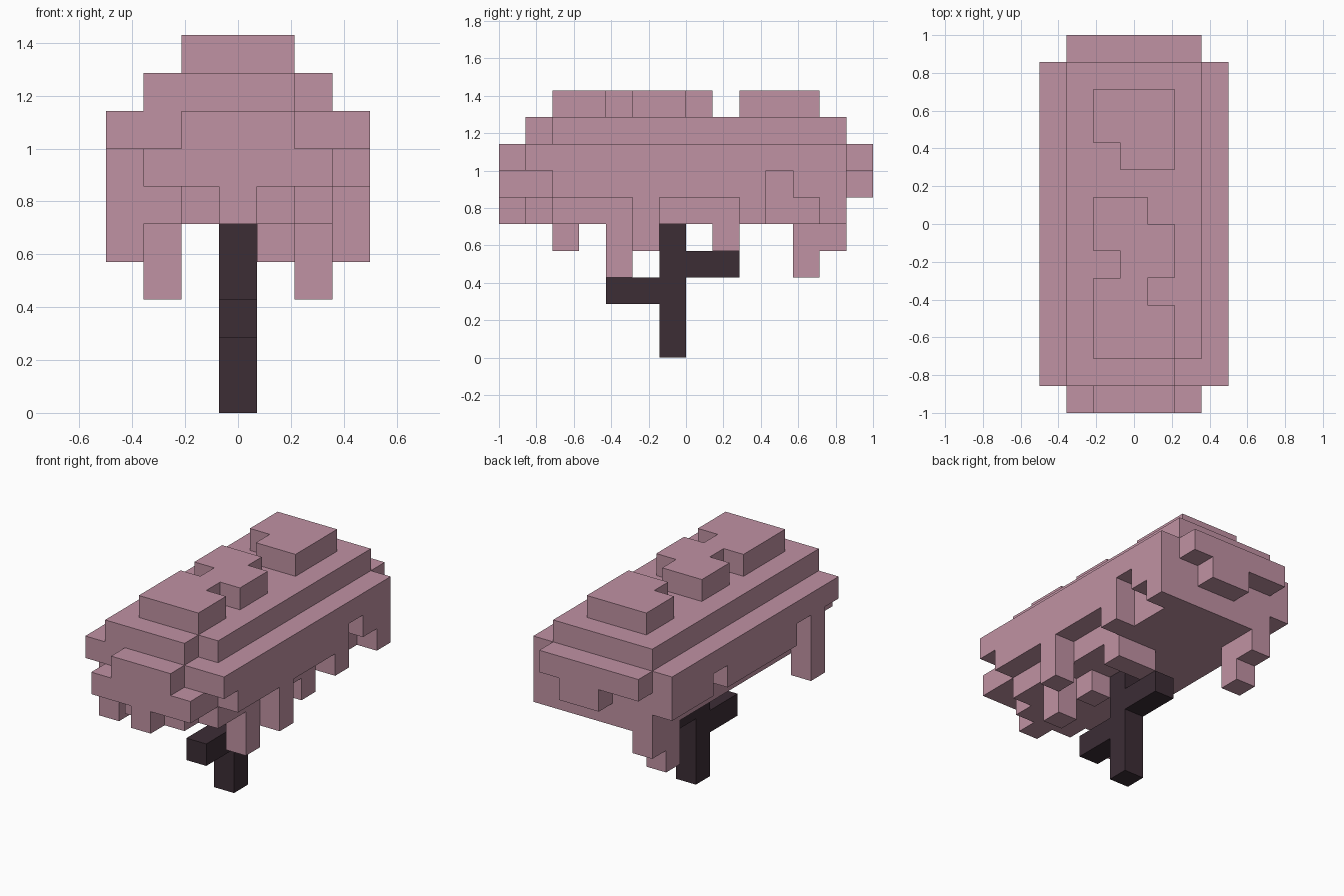
import bpy
import bmesh
from math import radians
from mathutils import Vector

cube = bpy.data.objects.get("Cube")
if cube:
    bpy.data.objects.remove(cube, do_unlink=True)

UNIT = 1 / 7                      # edge of one block
OFFSET = Vector((-3.5, -7, 0))    # centres the block grid


def material(name, rgb):
    mat = bpy.data.materials.new(name)
    mat.use_nodes = True
    mat.diffuse_color = (*rgb, 1)
    mat.node_tree.nodes["Principled BSDF"].inputs["Base Color"].default_value = (*rgb, 1)
    return mat


def box(x0, x1, y0, y1, z0, z1):
    """Blocks from the first to the last index, both included."""
    return {(x, y, z) for x in range(x0, x1 + 1)
            for y in range(y0, y1 + 1) for z in range(z0, z1 + 1)}


def build(name, cells, mat):
    """Skin a set of blocks with its outer faces only, then merge flat areas."""
    bm = bmesh.new()
    for cell in cells:
        for axis in range(3):
            for side in (-1, 1):
                step = Vector((0, 0, 0))
                step[axis] = side
                if tuple(int(c) for c in Vector(cell) + step) in cells:
                    continue
                u, v = Vector((0, 0, 0)), Vector((0, 0, 0))
                u[(axis + 1) % 3] = v[(axis + 2) % 3] = 0.5
                mid = Vector(cell) + Vector((0.5, 0.5, 0.5)) + step / 2
                ring = [mid - u - v, mid + u - v, mid + u + v, mid - u + v]
                if side < 0:
                    ring.reverse()
                bm.faces.new([bm.verts.new((p + OFFSET) * UNIT) for p in ring])
    bmesh.ops.remove_doubles(bm, verts=bm.verts[:], dist=0.001)
    bmesh.ops.dissolve_limit(bm, angle_limit=radians(1),
                             verts=bm.verts[:], edges=bm.edges[:])
    mesh = bpy.data.meshes.new(name)
    bm.to_mesh(mesh)
    bm.free()
    mesh.materials.append(mat)
    obj = bpy.data.objects.new(name, mesh)
    bpy.context.collection.objects.link(obj)


# Crown: top tufts
crown = box(2, 4, 9, 11, 9, 9) | box(2, 4, 2, 7, 9, 9)
crown -= {(2, 9, 9), (4, 7, 9), (2, 5, 9), (4, 4, 9)}

# Crown: upper step with one front corner missing
crown |= box(1, 5, 1, 12, 8, 8) - {(5, 1, 8)}

# Crown: widest layer with front and back ledges
crown |= box(0, 6, 1, 12, 7, 7) | box(2, 4, 0, 0, 7, 7) | box(1, 5, 13, 13, 7, 7)

# Crown: layer below, with gaps along both sides
crown |= box(1, 5, 0, 12, 6, 6) | box(3, 4, 13, 13, 6, 6)
crown |= box(0, 0, 2, 12, 6, 6) - {(0, 3, 6), (0, 9, 6)}
crown |= box(6, 6, 2, 12, 6, 6) - {(6, 10, 6)}

# Crown: underside layer
crown |= box(1, 5, 2, 12, 5, 5) | box(2, 4, 1, 1, 5, 5) | {(3, 0, 5)}
crown |= {(6, 9, 5), (6, 12, 5)}

# Crown: hanging leaves (x, y, lowest block)
for x, y, low in ((0, 2, 4), (5, 4, 3), (6, 5, 4), (4, 5, 4),
                  (4, 8, 4), (5, 8, 4), (1, 11, 3), (1, 12, 4)):
    crown |= box(x, x, y, y, low, 5)

# Trunk with a front and a back branch
trunk = box(3, 3, 6, 6, 0, 4) | box(3, 3, 4, 5, 2, 2) | box(3, 3, 7, 8, 3, 3)

build("leaf_crown", crown, material("blossom pink", (0.527, 0.287, 0.366)))
build("trunk", trunk, material("dark bark", (0.045, 0.026, 0.036)))
